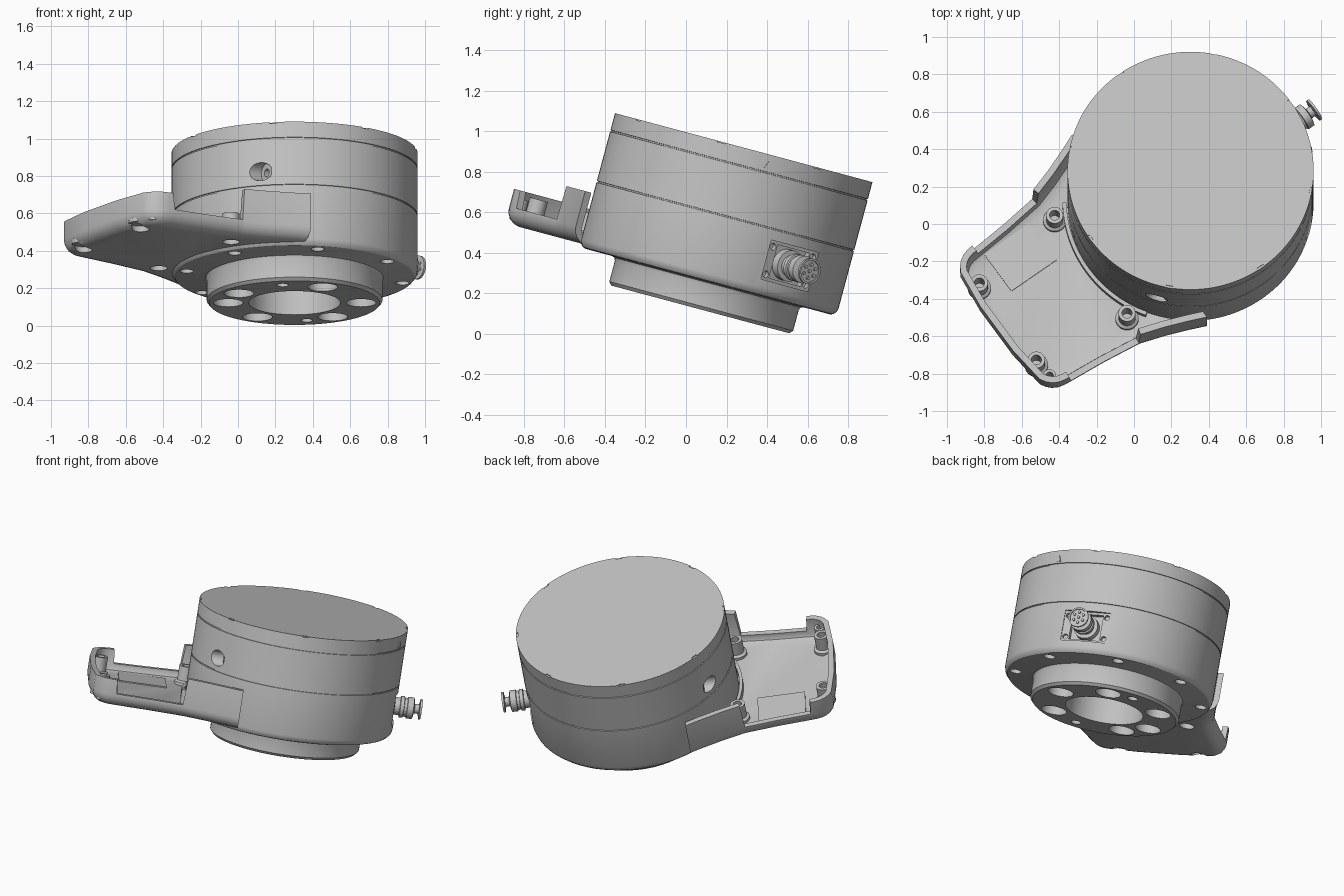
import bpy, bmesh
from math import sin, cos, radians, pi
from mathutils import Matrix, Vector

if "Cube" in bpy.data.objects:
    bpy.data.objects.remove(bpy.data.objects["Cube"])

grey = bpy.data.materials.new("satin_grey")
grey.use_nodes = True
COLOUR = (0.54, 0.54, 0.54, 1)
grey.diffuse_color = COLOUR
grey.node_tree.nodes["Principled BSDF"].inputs["Base Color"].default_value = COLOUR

# Frames: housing axis leans back; tray and connector sit on opposite sides
BODY = Matrix.Translation((0.3025, 0.285, 0.92)) @ Matrix.Rotation(radians(-15), 4, 'X')
TRAY = BODY @ Matrix.Rotation(radians(215.5), 4, 'Z')
PLUG = BODY @ Matrix.Rotation(radians(35.5), 4, 'Z') @ Matrix.Translation((0, 0, -0.505))
LIE = Matrix.Rotation(pi / 2, 4, 'Y')


def shift(x, y, z=0):
    return Matrix.Translation((x, y, z))


def turn(deg):
    return Matrix.Rotation(radians(deg), 4, 'Z')


def skin(rings):
    """Skin closed rings of points and cap both ends."""
    bm = bmesh.new()
    rows = [[bm.verts.new(p) for p in ring] for ring in rings]
    n = len(rows[0])
    for a, b in zip(rows, rows[1:]):
        for i in range(n):
            bm.faces.new((a[i], a[(i + 1) % n], b[(i + 1) % n], b[i]))
    bm.faces.new(rows[0])
    bm.faces.new(rows[-1])
    return bm


def finish(name, bm, frame):
    bmesh.ops.recalc_face_normals(bm, faces=bm.faces)
    if bm.calc_volume(signed=True) < 0:
        bmesh.ops.reverse_faces(bm, faces=bm.faces)
    mesh = bpy.data.meshes.new(name)
    bm.to_mesh(mesh)
    bm.free()
    mesh.materials.append(grey)
    ob = bpy.data.objects.new(name, mesh)
    ob.matrix_world = frame
    bpy.context.collection.objects.link(ob)
    return ob


def loft(name, rings, frame):
    return finish(name, skin(rings), frame)


def lathe(name, profile, frame, steps=32):
    angles = [2 * pi * i / steps for i in range(steps)]
    return loft(name, [[(r * cos(a), r * sin(a), z) for a in angles]
                       for r, z in profile], frame)


def rod(name, r, z0, z1, frame, steps=32):
    return lathe(name, [(r, z0), (r, z1)], frame, steps)


def box(name, x, y, z, frame):
    return loft(name, [[(x[0], y[0], h), (x[1], y[0], h), (x[1], y[1], h), (x[0], y[1], h)]
                       for h in z], frame)


def carve(target, cutters):
    """Subtract each cutter and bake the result, unless the solver returns nothing."""
    for c in cutters:
        c.hide_render = True
        mod = target.modifiers.new("cut", 'BOOLEAN')
        mod.operation, mod.solver, mod.object = 'DIFFERENCE', 'EXACT', c
    bpy.context.view_layer.update()
    deps = bpy.context.evaluated_depsgraph_get()
    baked = bpy.data.meshes.new_from_object(target.evaluated_get(deps))
    target.modifiers.clear()
    if len(baked.polygons) > len(target.data.polygons):
        target.data = baked
    for c in cutters:
        bpy.data.objects.remove(c)


# Housing: drum with two seams, rounded lower edge and bolt flange
R = 0.658
profile = [(R, 0)]
for seam in (-0.09, -0.35):
    profile += [(R, seam + .004), (R - .006, seam + .003), (R - .006, seam - .003), (R, seam - .004)]
profile += [(R, -0.645), (R - .005, -0.665), (R - .018, -0.68), (R - .035, -0.685),
            (0.49, -0.685), (0.475, -0.69), (0.47, -0.705), (0.47, -0.81), (0.455, -0.827)]
housing = lathe("housing", profile, BODY, 128)

cuts = [rod("bore", 0.245, -0.9, -0.55, BODY, 64)]
for a in (0, 180, -147, -65, 55, 124):
    cuts.append(rod("flange_hole", 0.08, -0.9, -0.71, BODY @ turn(a) @ shift(0.355, 0)))
for a in (-100, 80):
    cuts.append(rod("dowel_hole", 0.032, -0.9, -0.75, BODY @ turn(a) @ shift(0.37, 0)))
for k in range(8):
    cuts.append(rod("rim_hole", 0.036, -0.75, -0.65, BODY @ turn(12 + 45 * k) @ shift(0.59, 0)))
    cuts.append(box("rim_notch", (R - .012, 0.7), (-.02, .02), (-.006, 0.05),
                    BODY @ turn(35 + 45 * k)))
for side in (-1, 1):
    pocket = TRAY @ shift(0, side * 0.409, -0.27) @ LIE
    cuts.append(rod("screw_pocket", 0.05, 0.475, 0.8, pocket))
    cuts.append(rod("screw_hole", 0.022, 0.40, 0.5, pocket, 16))
cuts.append(box("plug_flat", (0.634, 0.8), (-.15, .15), (-.1, .1), PLUG))
cuts.append(box("plug_well", (0.60, 0.8), (-.1, .1), (-.085, .085), PLUG))
for y in (-.125, .125):
    for z in (-.07, .07):
        cuts.append(rod("plug_screw", 0.017, 0.61, 0.7, PLUG @ shift(0, y, z) @ LIE, 16))
carve(housing, cuts)

# Triangular index mark on the top band
mark = BODY @ turn(12) @ shift(R - .003, 0, -0.055)
loft("index_mark", [[(x, -.016, -.02), (x, .016, -.02), (x, 0, .02)] for x in (0, .008)], mark)

# Tray outline, one half mirrored to the other; it starts inside the drum
half = [(0.1, 0.72), (0.42, 0.585), (0.55, 0.535), (0.68, 0.493), (0.69, 0.491), (0.9, 0.465),
        (1.105, 0.448), (1.115, 0.447)]
half += [(1.13 + .13 * cos(radians(a)), 0.315 + .13 * sin(radians(a))) for a in range(85, 15, -16)]
half += [(1.275, 0.15)]
outline = [Vector(p) for p in half] + [Vector((x, -y)) for x, y in reversed(half)]


def wall_top(x):
    """Tall beside the drum, low side windows, medium far end."""
    return -.41 if x < .685 else -.58 if x < 1.11 else -.49


def inset(d, z):
    ring = []
    for i, p in enumerate(outline):
        e1 = (p - outline[i - 1]).normalized()
        e2 = (outline[(i + 1) % len(outline)] - p).normalized()
        n1, n2 = Vector((e1.y, -e1.x)), Vector((e2.y, -e2.x))
        q = p + (n1 + n2) * d / (1 + n1.dot(n2))
        ring.append((q.x, q.y, min(z, wall_top(p.x))))
    return ring


shell = [(.07, -.665), (.045, -.658), (.02, -.64), (.005, -.615), (0, -.59), (0, 0),
         (.035, 0), (.035, -.60), (.045, -.62), (.068, -.63)]
bm = skin([inset(d, z) for d, z in shell])
cut = bmesh.ops.bisect_plane(bm, geom=bm.verts[:] + bm.edges[:] + bm.faces[:],
                             plane_co=(.335, 0, 0), plane_no=(1, 0, 0), clear_inner=True)
bmesh.ops.holes_fill(bm, edges=[e for e in cut["geom_cut"] if isinstance(e, bmesh.types.BMEdge)])
tray = finish("tray", bm, TRAY)

posts = [(1.2, .262), (1.2, -.262), (.655, .333), (.655, -.333)]
carve(tray, [rod("screw_seat", 0.047, -.75, -.6, TRAY @ shift(x, y)) for x, y in posts])

# Screw posts standing on the tray floor
for x, y in posts:
    lathe("screw_post", [(.062, -.634), (.062, -.612), (.046, -.602), (.046, -.51),
                         (.027, -.51), (.027, -.62)], TRAY @ shift(x, y))
lathe("corner_post", [(.035, -.64), (.035, -.53), (.02, -.53), (.02, -.60)],
      TRAY @ shift(1.19, .37))

# Raised pad on the floor and curved lip along the drum
box("floor_pad", (.77, 1.07), (-.40, -.15), (-.632, -.623), TRAY)
arc = [radians(a) for a in range(-34, 35, 2)]
loft("drum_lip", [[(r * cos(a), r * sin(a), z) for r, z in
                   ((.664, -.64), (.685, -.64), (.685, -.59), (.664, -.59))] for a in arc], TRAY)

# Round connector with ribbed barrel and pins
lathe("connector", [(.078, .59), (.078, .645), (.055, .648), (.055, .68), (.068, .683),
                    (.068, .705), (.06, .708), (.06, .725), (.068, .728), (.068, .765),
                    (.052, .77), (.03, .775), (.03, .803), (.064, .805), (.064, .818),
                    (.054, .818), (.054, .81)], PLUG @ LIE, 40)
for k in range(7):
    spot = shift(0, 0) if k == 6 else turn(60 * k) @ shift(.034, 0)
    rod("connector_pin", .009, .80, .82, PLUG @ LIE @ spot, 10)

# Smooth shading with crisp edges
bpy.ops.object.select_all(action='DESELECT')
for ob in bpy.context.scene.objects:
    if ob.type == 'MESH':
        ob.select_set(True)
        bpy.context.view_layer.objects.active = ob
bpy.ops.object.shade_smooth_by_angle(angle=radians(30))
